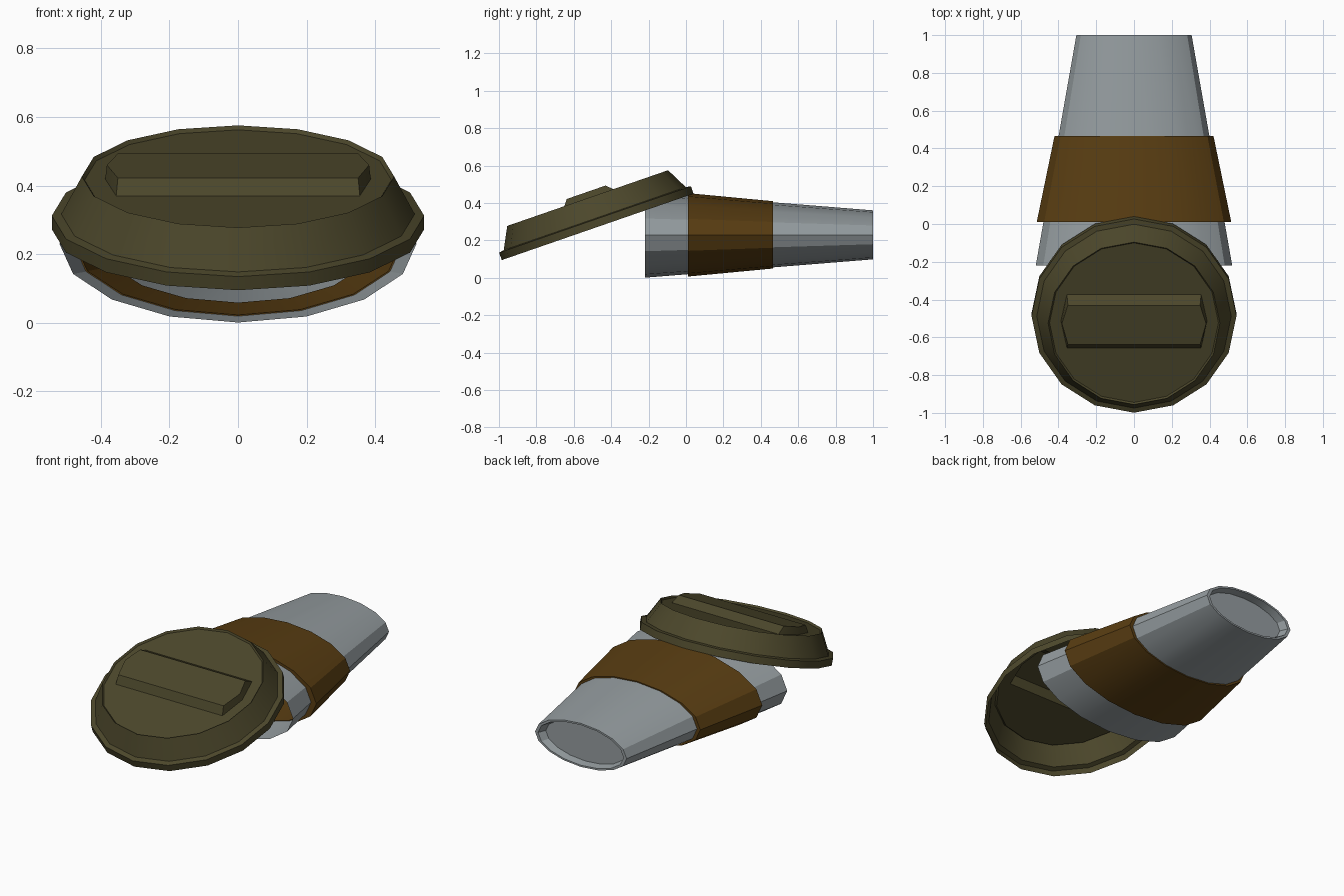
import bpy, bmesh, math
from mathutils import Matrix, Vector

if "Cube" in bpy.data.objects:
    bpy.data.objects.remove(bpy.data.objects["Cube"])

SIDES = 16

def material(name, rgb):
    m = bpy.data.materials.new(name)
    m.diffuse_color = (*rgb, 1)
    m.use_nodes = True
    m.node_tree.nodes["Principled BSDF"].inputs["Base Color"].default_value = m.diffuse_color
    return m

GREY = material("grey paper", (0.30, 0.335, 0.35))
BROWN = material("brown card", (0.10, 0.047, 0.006))
OLIVE = material("dark olive plastic", (0.072, 0.063, 0.024))

def ring(bm, place):
    """A loop of vertices; place(c, s) maps cosine and sine to a point."""
    return [bm.verts.new(place(math.cos(a), math.sin(a)))
            for a in (2 * math.pi * i / SIDES for i in range(SIDES))]

def bridge(bm, a, b):
    n = len(a)
    for i in range(n):
        bm.faces.new((a[i], a[(i + 1) % n], b[(i + 1) % n], b[i]))

def finish(bm, name, mat, angle=30):
    bmesh.ops.recalc_face_normals(bm, faces=bm.faces[:])
    me = bpy.data.meshes.new(name)
    bm.to_mesh(me)
    bm.free()
    me.materials.append(mat)
    ob = bpy.data.objects.new(name, me)
    bpy.context.collection.objects.link(ob)
    bpy.ops.object.select_all(action='DESELECT')
    ob.select_set(True)
    bpy.context.view_layer.objects.active = ob
    bpy.ops.object.shade_smooth_by_angle(angle=math.radians(angle))
    return ob

def flattened_tube(name, mat, profile, cap=False, closed=False):
    """Elliptical sections along y: (y, half width, half height)."""
    bm = bmesh.new()
    rings = [ring(bm, lambda c, s: (w * c, y, 0.23 + h * s)) for y, w, h in profile]
    for a, b in zip(rings, rings[1:]):
        bridge(bm, a, b)
    if closed:
        bridge(bm, rings[-1], rings[0])
    if cap:
        bm.faces.new(rings[-1])
    return finish(bm, name, mat)

# Squashed cup lying along y, open at the front, recessed base at the back
flattened_tube("cup", GREY, [(-0.22, 0.52, 0.229), (1.0, 0.305, 0.131),
                             (1.0, 0.285, 0.121), (0.955, 0.265, 0.113)], cap=True)

# Card sleeve, whose inner wall sits just inside the cup wall
flattened_tube("sleeve", BROWN, [(0.01, 0.515, 0.223), (0.465, 0.421, 0.180),
                                 (0.465, 0.395, 0.171), (0.01, 0.475, 0.207)], closed=True)

# Tilted lid: a thin round shell, open below
bm = bmesh.new()
TOP = 0.163
rings = [ring(bm, lambda c, s: (r * c, r * s, z)) for r, z in
         [(0.5425, 0), (0.5425, 0.042), (0.515, 0.047), (0.455, TOP), (0.447, TOP - 0.011)]]
for a, b in zip(rings, rings[1:]):
    bridge(bm, a, b)

# Hollow raised bar with pointed ends, joined into the lid top
def bar_loop(x, tip, front, back, z):
    pts = [(x, front), (tip, 0.01), (x, back), (-x, back), (-tip, 0.01), (-x, front)]
    return [bm.verts.new((px, py, TOP + z)) for px, py in pts]

base = bar_loop(0.355, 0.387, -0.141, 0.158, -0.011)
crest = bar_loop(0.350, 0.382, -0.107, 0.112, 0.032)
bridge(bm, base, crest)
bm.faces.new(crest)
loops = [(l[i], l[i - 1]) for l in (rings[-1], base) for i in range(len(l))]
bmesh.ops.triangle_fill(bm, use_beauty=True, edges=[bm.edges.get(e) for e in loops])
lid = finish(bm, "lid", OLIVE)
lid.matrix_world = (Matrix.Translation(Vector((0, -0.4725, 0.2725)))
                    @ Matrix.Rotation(math.radians(19.1), 4, 'X'))
